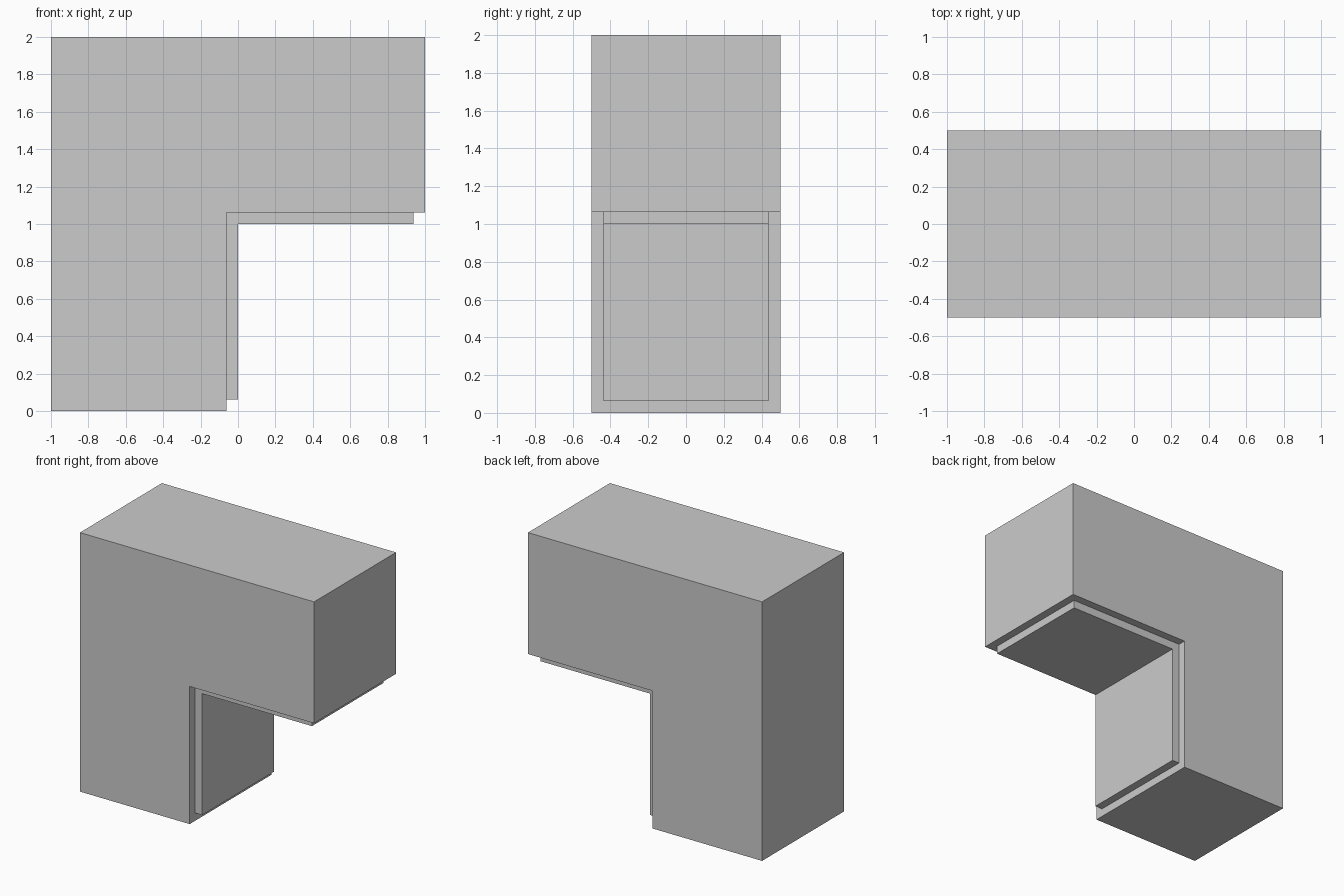
import bpy, bmesh
from mathutils import Vector

if "Cube" in bpy.data.objects:
    bpy.data.objects.remove(bpy.data.objects["Cube"])

T = 0.0625  # rim width and pad thickness

# L-shaped block: profile extruded along y
profile = [(-1, 0), (-T, 0), (-T, 1 + T), (1, 1 + T), (1, 2), (-1, 2)]
bm = bmesh.new()
front = bm.faces.new([bm.verts.new((x, -0.5, z)) for x, z in profile])
ext = bmesh.ops.extrude_face_region(bm, geom=[front], use_keep_orig=True)
bmesh.ops.translate(bm, vec=(0, 1, 0),
                    verts=[g for g in ext["geom"] if isinstance(g, bmesh.types.BMVert)])
bmesh.ops.recalc_face_normals(bm, faces=bm.faces)
bm.normal_update()

# Raised pad: inset the two inner faces of the L and push them outward
inner = [f for f in bm.faces
         if all(abs(v.co.x + T) < 1e-4 and v.co.z < 1.1 for v in f.verts)
         or all(abs(v.co.z - 1 - T) < 1e-4 for v in f.verts)]
bmesh.ops.inset_region(bm, faces=inner, thickness=T, use_even_offset=True, use_boundary=True)
ext = bmesh.ops.extrude_face_region(bm, geom=inner)
bmesh.ops.delete(bm, geom=[f for f in inner if f.is_valid], context='FACES')
for v in [g for g in ext["geom"] if isinstance(g, bmesh.types.BMVert)]:
    on_wall = abs(v.co.x + T) < 1e-4
    on_ceiling = abs(v.co.z - 1 - T) < 1e-4
    v.co += Vector((T if on_wall else 0, 0, -T if on_ceiling else 0))
bmesh.ops.recalc_face_normals(bm, faces=bm.faces)

mesh = bpy.data.meshes.new("corner_block")
bm.to_mesh(mesh)
bm.free()
bpy.context.collection.objects.link(bpy.data.objects.new("corner_block", mesh))
